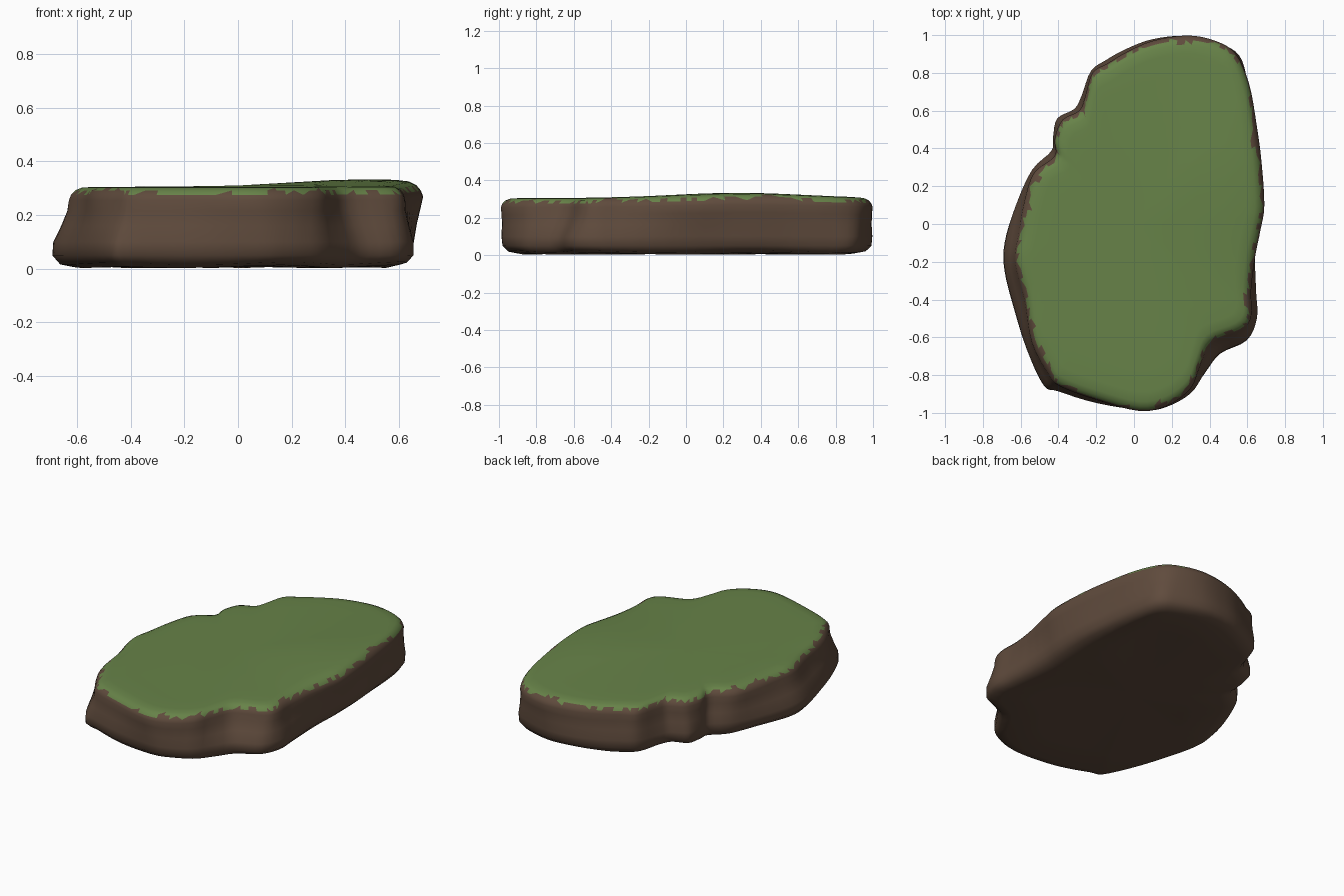
import bpy, bmesh, math, random
from mathutils import Vector

if "Cube" in bpy.data.objects:
    bpy.data.objects.remove(bpy.data.objects["Cube"])

random.seed(4)

# Outline control points, counter-clockwise: foot x, foot y, rim x, rim y
OUTLINE = [
    (.65, .10, .69, .10), (.65, .30, .675, .33), (.63, .50, .65, .52),
    (.60, .75, .61, .74), (.56, .89, .54, .90), (.46, .95, .43, .97),
    (.28, .995, .28, .998), (.10, .98, .10, .97), (-.04, .93, -.04, .91),
    (-.15, .87, -.14, .85), (-.23, .81, -.22, .80), (-.28, .68, -.26, .67),
    (-.32, .61, -.29, .60), (-.41, .56, -.38, .55), (-.43, .46, -.42, .45),
    (-.44, .39, -.42, .36), (-.54, .29, -.53, .27), (-.63, .10, -.58, .12),
    (-.69, -.10, -.61, -.05), (-.69, -.25, -.63, -.20), (-.64, -.45, -.58, -.40),
    (-.57, -.67, -.54, -.63), (-.48, -.86, -.45, -.80), (-.40, -.89, -.39, -.86),
    (-.20, -.95, -.20, -.93), (.05, -.985, .03, -.99), (.17, -.97, .18, -.96),
    (.30, -.90, .30, -.87), (.38, -.79, .35, -.75), (.46, -.69, .41, -.63),
    (.60, -.62, .57, -.56), (.655, -.50, .62, -.49), (.65, -.36, .62, -.35),
    (.64, -.18, .64, -.18), (.64, -.03, .67, -.03),
]
# Cross-section of the slab: blend foot->rim, inward offset, height
SECTION = [
    (0, .30, .008), (0, .09, .008), (0, .035, .02), (0, .005, .05),
    (.12, 0, .10), (.5, .004, .16), (.85, .004, .215), (1, 0, .255),
    (1, .008, .275), (1, .025, .292), (1, .05, .302), (1, .10, .305),
    (1, .22, .305), (1, .38, .305),
]
STEPS = 4


def smooth_loop(points, steps):
    """Closed Catmull-Rom curve through the points."""
    pts = [Vector(p) for p in points]
    n, out = len(pts), []
    for i in range(n):
        a, b, c, d = (pts[(i + k) % n] for k in (-1, 0, 1, 2))
        for s in range(steps):
            t = s / steps
            out.append(.5 * (2 * b + (c - a) * t + (2 * a - 5 * b + 4 * c - d) * t * t
                             + (3 * b - a - 3 * c + d) * t ** 3))
    return out


def lift(x, y):
    """Gentle swell of the top towards the back right."""
    return .028 * math.exp(-((x - .48) / .40) ** 2 - ((y - .28) / .50) ** 2)


def material(name, colour):
    m = bpy.data.materials.new(name)
    m.diffuse_color = (*colour, 1)
    m.use_nodes = True
    m.node_tree.nodes["Principled BSDF"].inputs["Base Color"].default_value = m.diffuse_color
    return m


# Earth slab with grass top
foot = smooth_loop([p[:2] for p in OUTLINE], STEPS)
rim = smooth_loop([p[2:] for p in OUTLINE], STEPS)
n = len(foot)
bm = bmesh.new()
rings = []
for blend, inset, z in SECTION:
    ring = []
    for f, r in zip(foot, rim):
        p = f.lerp(r, blend)
        p = p * (1 - inset / p.length)
        ripple = .005 * math.sin(9 * p.x + 7 * p.y) if z < .03 else 0
        ring.append(bm.verts.new((p.x, p.y, z + ripple + lift(p.x, p.y) * (z / .305) ** 2)))
    rings.append(ring)

# Ragged lower edge of the grass
edge = [.286 + .007 * math.sin(i * .31) + random.uniform(-.009, .009) for i in range(n)]
for k in range(len(rings) - 1):
    za, zb = SECTION[k][2], SECTION[k + 1][2]
    for i in range(n):
        j = (i + 1) % n
        a, b, c, d = rings[k][i], rings[k][j], rings[k + 1][j], rings[k + 1][i]
        tris = [((a, b, c), (2 * za + zb) / 3), ((a, c, d), (za + 2 * zb) / 3)]
        if i % 2:
            tris = [((a, b, d), (2 * za + zb) / 3), ((b, c, d), (za + 2 * zb) / 3)]
        for verts, height in tris:
            bm.faces.new(verts).material_index = int(height > edge[i])

# Close top and bottom with fans
for ring, z, mat in ((rings[0], .008, 0), (rings[-1], .305 + lift(0, 0), 1)):
    centre = bm.verts.new((0, 0, z))
    for i in range(n):
        bm.faces.new((ring[i], ring[(i + 1) % n], centre)).material_index = mat
bmesh.ops.recalc_face_normals(bm, faces=bm.faces)
for f in bm.faces:
    f.smooth = True

mesh = bpy.data.meshes.new("grassy_ground_slab")
bm.to_mesh(mesh)
bm.free()
mesh.materials.append(material("brown earth", (.115, .070, .046)))
mesh.materials.append(material("green grass", (.135, .225, .065)))
slab = bpy.data.objects.new("grassy_ground_slab", mesh)
bpy.context.collection.objects.link(slab)
